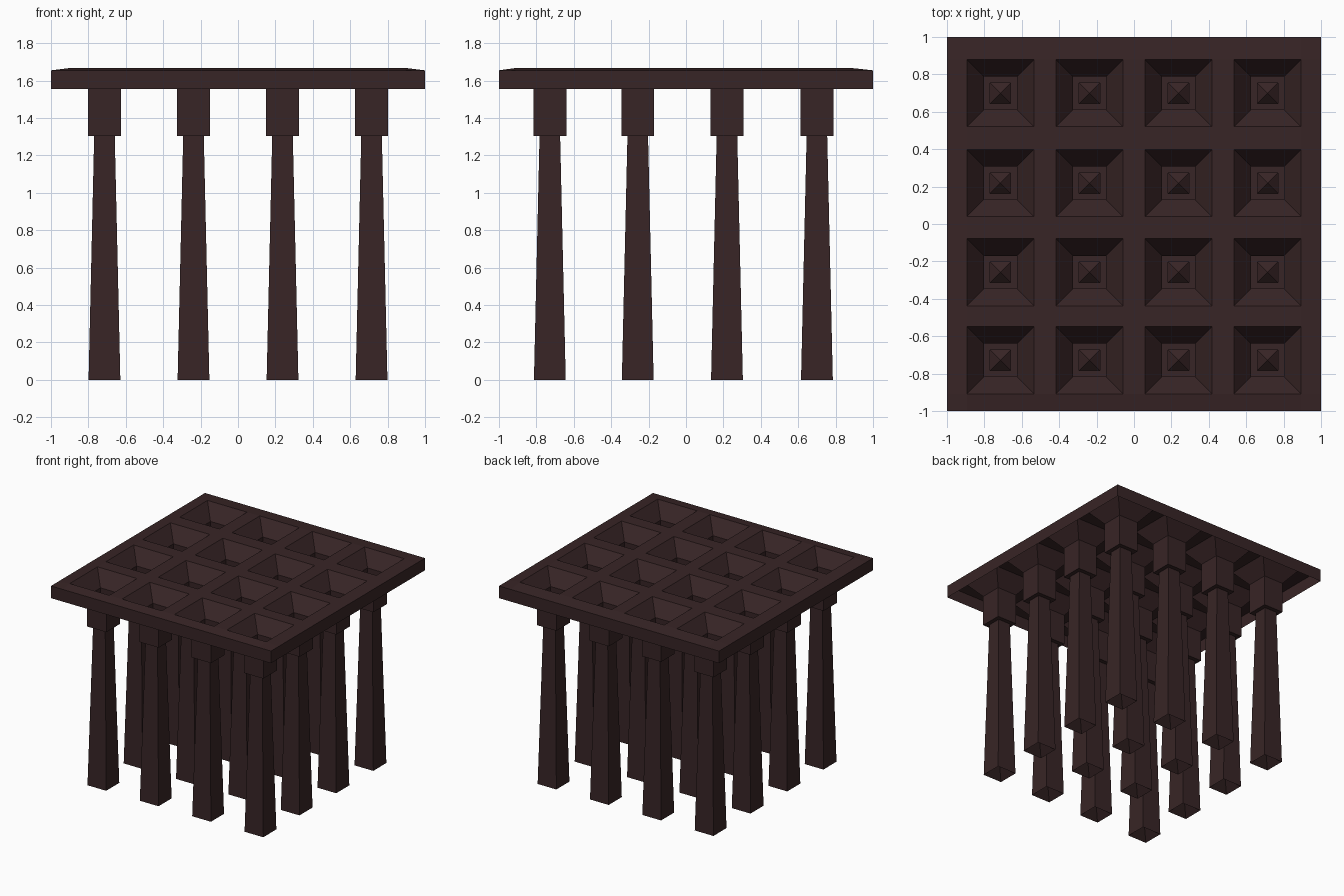
import bpy, bmesh

if "Cube" in bpy.data.objects:
    bpy.data.objects.remove(bpy.data.objects["Cube"])

wood = bpy.data.materials.new("dark brown")
wood.diffuse_color = (0.039, 0.018, 0.019, 1)
wood.use_nodes = True
wood.node_tree.nodes["Principled BSDF"].inputs["Base Color"].default_value = wood.diffuse_color

XS = [-0.714, -0.238, 0.238, 0.714]      # post centres across
YS = [-0.728, -0.258, 0.219, 0.700]      # post centres in depth
TOP, EDGE, UNDER = 1.668, 1.655, 1.555   # plate heights
MOUTH, NECK = 0.18, 0.088                # half widths of each recess


def finish(name, bm):
    mesh = bpy.data.meshes.new(name)
    bm.to_mesh(mesh)
    bm.free()
    mesh.materials.append(wood)
    obj = bpy.data.objects.new(name, mesh)
    bpy.context.collection.objects.link(obj)
    return obj


def ring(bm, x, y, half, z):
    return [bm.verts.new((x + sx * half, y + sy * half, z))
            for sx, sy in ((-1, -1), (1, -1), (1, 1), (-1, 1))]


def bridge(bm, a, b):
    for i in range(4):
        j = (i + 1) % 4
        bm.faces.new((a[i], a[j], b[j], b[i]))


# Plate: a thin lattice with sloped funnels, a gently falling rim and a skirt
def lines(centres):
    return [-1.0] + [c + s * MOUTH for c in centres for s in (-1, 1)] + [1.0]


bm = bmesh.new()
gx, gy = lines(XS), lines(YS)
n = len(gx)
grid = [[bm.verts.new((x, y, EDGE if abs(x) == 1 or abs(y) == 1 else TOP))
         for y in gy] for x in gx]
for i in range(n - 1):
    for j in range(n - 1):
        corners = [grid[i][j], grid[i + 1][j], grid[i + 1][j + 1], grid[i][j + 1]]
        if i % 2 and j % 2:
            throat = ring(bm, XS[i // 2], YS[j // 2], NECK, UNDER)
            bridge(bm, corners, throat)
        else:
            bm.faces.new(corners)
upper = ring(bm, 0, 0, 1, EDGE)
lower = ring(bm, 0, 0, 1, UNDER)
bridge(bm, lower, upper)
finish("top_plate", bm)

# Posts: hollow square collar, ledge, flared leg and a raised cap inside the foot
for ix, x in enumerate(XS):
    for iy, y in enumerate(YS):
        bm = bmesh.new()
        rings = [ring(bm, x, y, h, z) for h, z in
                 ((NECK, UNDER), (NECK, 1.305), (0.055, 1.305), (0.085, 0.0))]
        for a, b in zip(rings, rings[1:]):
            bridge(bm, b, a)
        tip = bm.verts.new((x, y, 0.08))
        foot = rings[-1]
        for i in range(4):
            bm.faces.new((foot[(i + 1) % 4], foot[i], tip))
        finish(f"post_{ix + 1}_{iy + 1}", bm)
